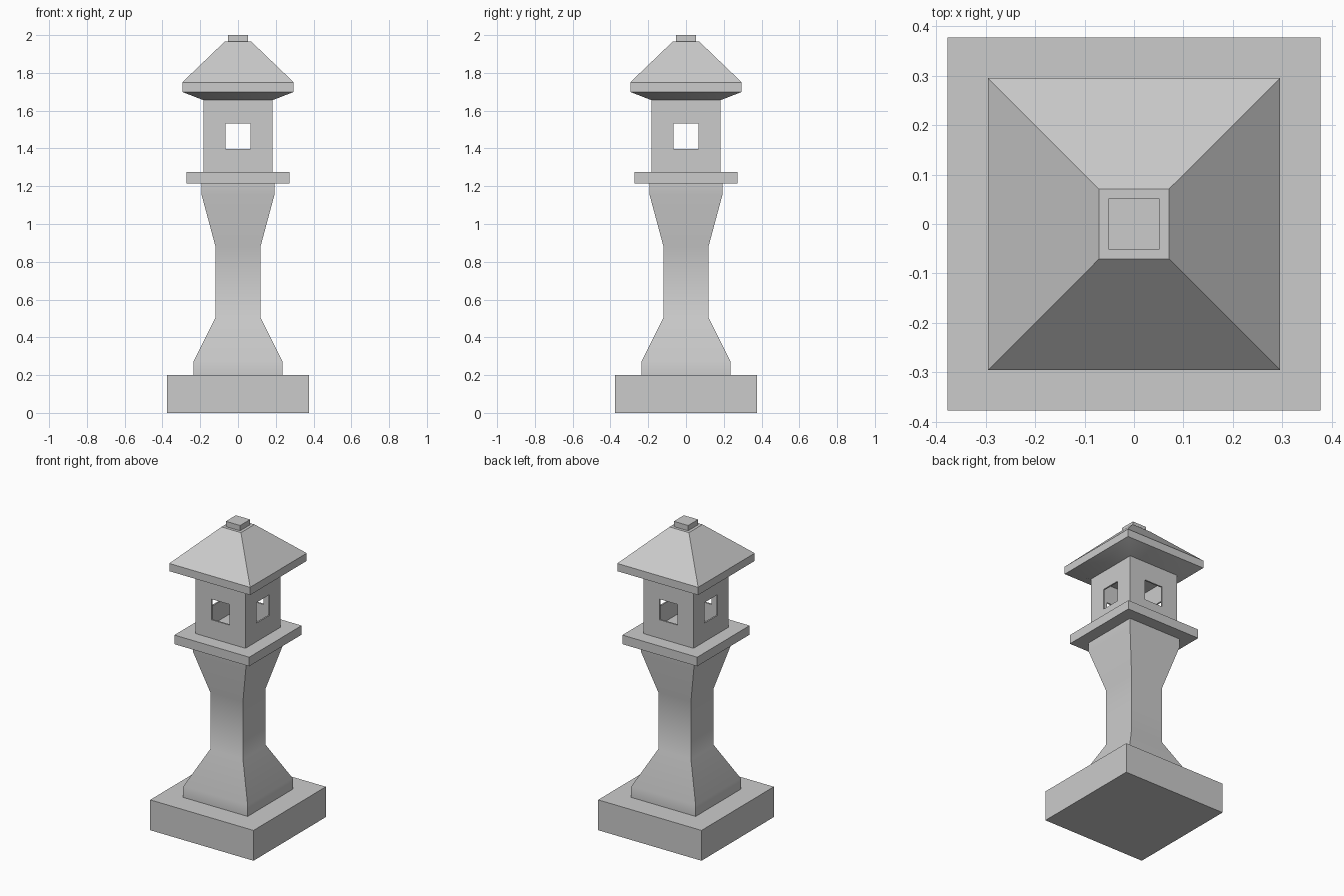
import bpy, bmesh
from math import radians, pi
from mathutils import Matrix

if "Cube" in bpy.data.objects:
    bpy.data.objects.remove(bpy.data.objects["Cube"])


def finish(name, bm, smooth=None):
    me = bpy.data.meshes.new(name)
    bm.to_mesh(me)
    bm.free()
    ob = bpy.data.objects.new(name, me)
    bpy.context.collection.objects.link(ob)
    if smooth:
        bpy.ops.object.select_all(action='DESELECT')
        ob.select_set(True)
        bpy.context.view_layer.objects.active = ob
        bpy.ops.object.shade_smooth_by_angle(angle=radians(smooth))
    return ob


def square_stack(name, profile, smooth=None):
    """Square rings (half width, height) joined from bottom to top."""
    bm = bmesh.new()
    rings = [[bm.verts.new((sx * h, sy * h, z))
              for sx, sy in ((-1, -1), (1, -1), (1, 1), (-1, 1))]
             for h, z in profile]
    for a, b in zip(rings, rings[1:]):
        for i in range(4):
            j = (i + 1) % 4
            bm.faces.new((a[i], a[j], b[j], b[i]))
    bm.faces.new(rings[0][::-1])
    bm.faces.new(rings[-1])
    return finish(name, bm, smooth)


# Base block, flared pillar and platform
square_stack("base", [(0.377, 0), (0.377, 0.2)])
square_stack("pillar", [(0.235, 0.2), (0.235, 0.272), (0.119, 0.505),
                        (0.119, 0.88), (0.193, 1.155), (0.193, 1.215)], 40)
square_stack("platform", [(0.273, 1.215), (0.273, 1.275)])

# Hollow light chamber: one wall with a window, repeated four times
H, W = 0.183, 0.066
xs = (-H, -W, W, H)
zs = (1.275, 1.397, 1.533, 1.656)
bm = bmesh.new()
for k in range(4):
    rot = Matrix.Rotation(k * pi / 2, 4, 'Z')
    grid = [[bm.verts.new(rot @ Matrix.Translation((x, -H, z)).translation)
             for x in xs] for z in zs]
    for r in range(3):
        for c in range(3):
            if (r, c) != (1, 1):
                bm.faces.new((grid[r][c], grid[r][c + 1],
                              grid[r + 1][c + 1], grid[r + 1][c]))
bmesh.ops.remove_doubles(bm, verts=bm.verts, dist=0.0005)
chamber = finish("light_chamber", bm)
wall = chamber.modifiers.new("wall_thickness", 'SOLIDIFY')
wall.thickness = 0.01
wall.offset = -1
wall.use_even_offset = True

# Roof with sloped underside, and finial on top
square_stack("roof", [(0.184, 1.656), (0.295, 1.699), (0.295, 1.75),
                      (0.071, 1.965)], 40)
square_stack("finial", [(0.052, 1.965), (0.052, 2.0)])
